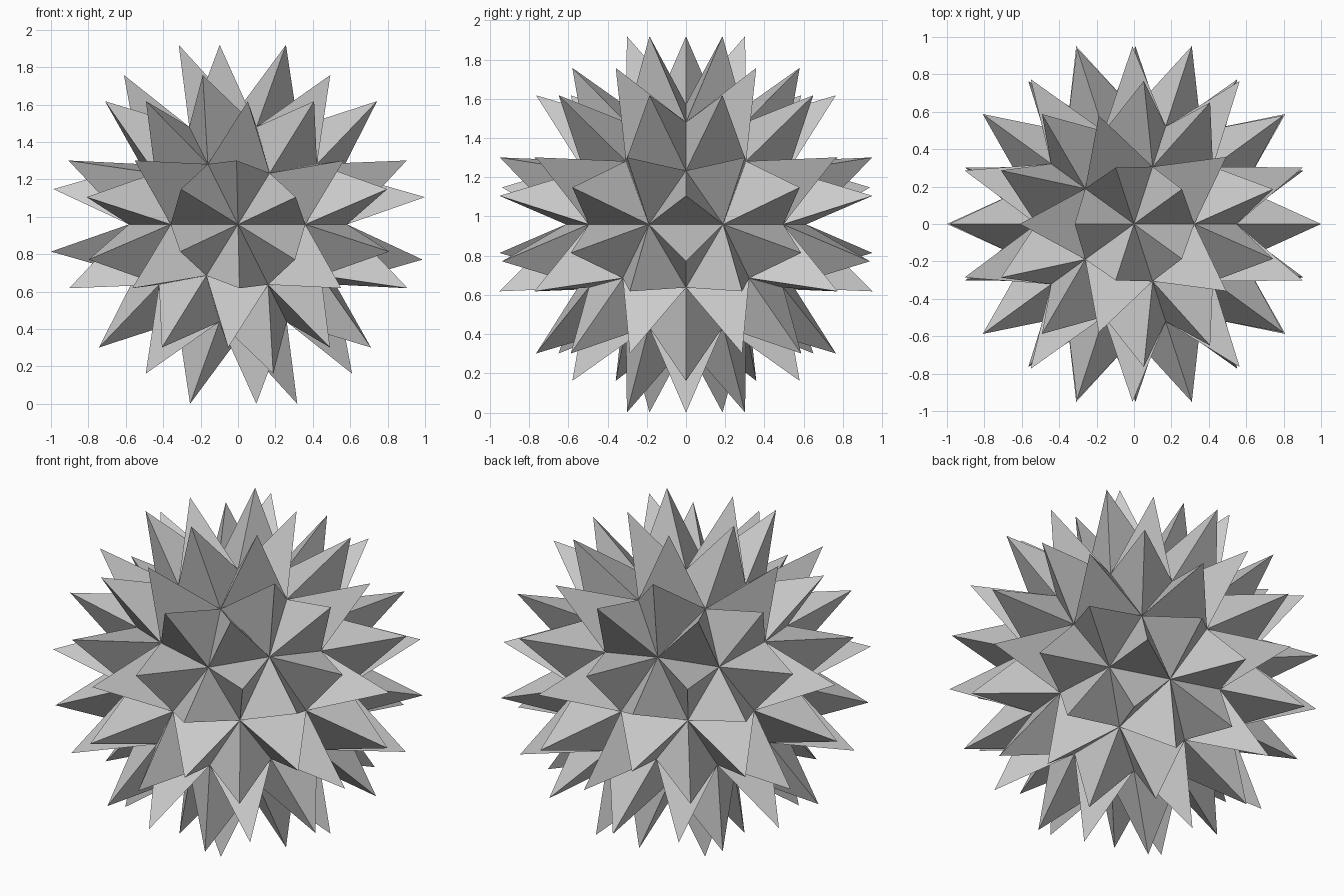
import bpy, bmesh

if "Cube" in bpy.data.objects:
    bpy.data.objects.remove(bpy.data.objects["Cube"])

BASE_RADIUS = 0.613   # core sphere on which the spikes sit
SPIKE = 0.432         # spike height above each face
CENTRE_Z = 0.96

bm = bmesh.new()
# Core: 80-sided icosphere
bmesh.ops.create_icosphere(bm, subdivisions=2, radius=BASE_RADIUS)
bm.normal_update()
# Spikes: raise a three-sided pyramid on every face
bmesh.ops.poke(bm, faces=bm.faces[:], offset=SPIKE, center_mode='MEAN')
# Stand it on the ground
bmesh.ops.translate(bm, verts=bm.verts[:], vec=(0, 0, -min(v.co.z for v in bm.verts)))
bmesh.ops.recalc_face_normals(bm, faces=bm.faces[:])

mesh = bpy.data.meshes.new("spiky_ball")
bm.to_mesh(mesh)
bm.free()
ball = bpy.data.objects.new("spiky_ball", mesh)
bpy.context.collection.objects.link(ball)
